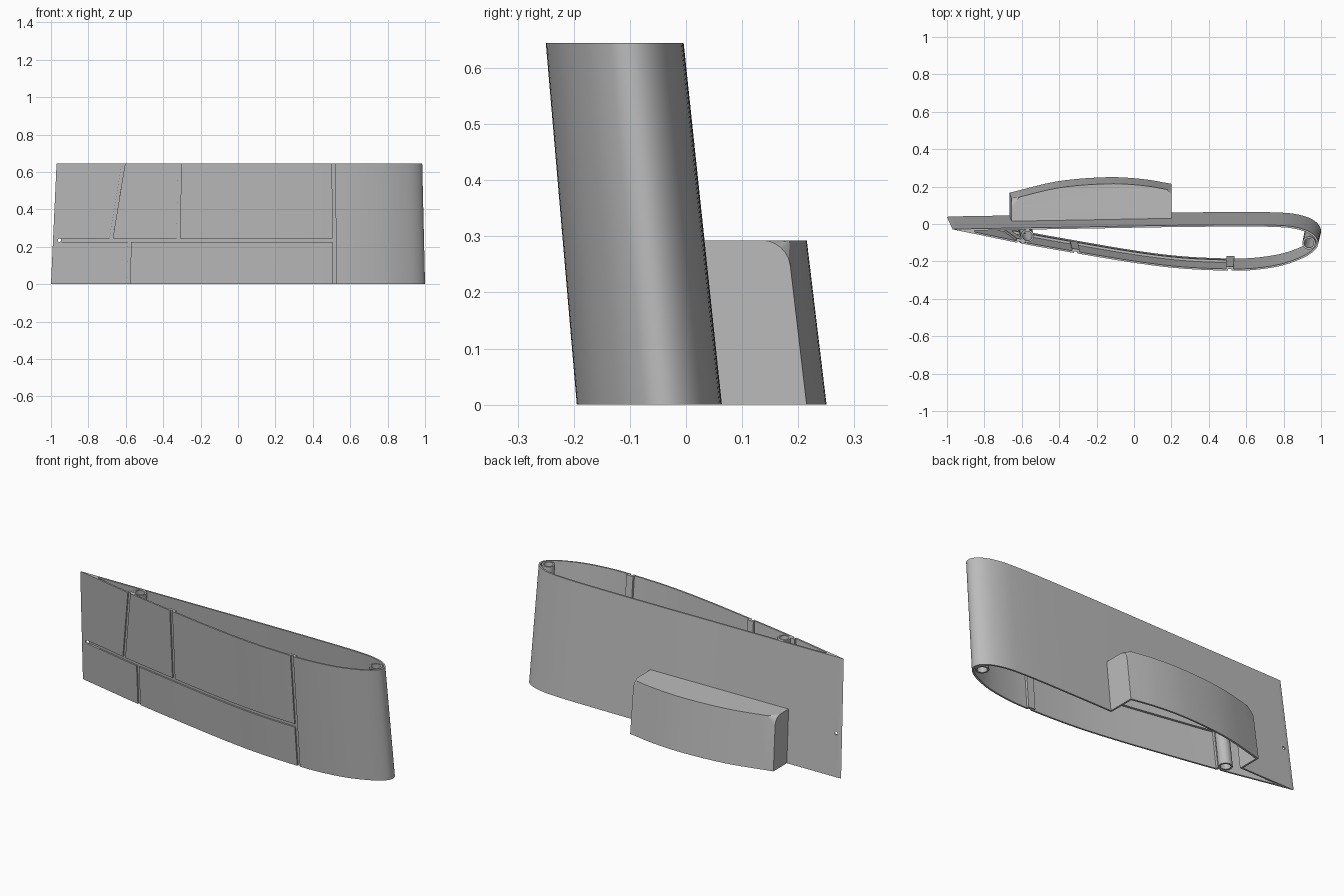
import bpy, bmesh, math
from mathutils import Vector

if "Cube" in bpy.data.objects:
    bpy.data.objects.remove(bpy.data.objects["Cube"], do_unlink=True)

H = 0.645          # height of the shell
WALL = 0.01        # wall thickness

grey = bpy.data.materials.new("plain grey")
grey.use_nodes = True
grey.diffuse_color = (0.5, 0.5, 0.5, 1)
grey.node_tree.nodes["Principled BSDF"].inputs["Base Color"].default_value = (0.5, 0.5, 0.5, 1)


def spline(pts, n=6):
    """Catmull-Rom curve through the points."""
    p = [Vector(q) for q in pts]
    p = [2 * p[0] - p[1]] + p + [2 * p[-1] - p[-2]]
    out = []
    for a, b, c, d in zip(p, p[1:], p[2:], p[3:]):
        for i in range(n):
            t = i / n
            out.append(0.5 * (2 * b + (c - a) * t + (2 * a - 5 * b + 4 * c - d) * t * t
                              + (3 * b - a - 3 * c + d) * t ** 3))
    return out + [p[-2]]


def prism(name, low, z0, z1, high=None, fillet=0, fillet_pts=()):
    """Upright prism, optionally with a rounded top edge along fillet_pts."""
    bm = bmesh.new()
    a = [bm.verts.new((p[0], p[1], z0)) for p in low]
    b = [bm.verts.new((p[0], p[1], z1)) for p in (high or low)]
    bm.faces.new(a)
    bm.faces.new(b)
    n = len(a)
    for i in range(n):
        j = (i + 1) % n
        bm.faces.new((a[i], a[j], b[j], b[i]))
    if fillet:
        chosen = {b[i] for i in fillet_pts}
        edges = [e for e in bm.edges if e.verts[0] in chosen and e.verts[1] in chosen]
        bmesh.ops.bevel(bm, geom=edges, offset=fillet, segments=6, profile=0.5, affect='EDGES')
    bmesh.ops.recalc_face_normals(bm, faces=bm.faces)
    me = bpy.data.meshes.new(name)
    bm.to_mesh(me)
    bm.free()
    ob = bpy.data.objects.new(name, me)
    bpy.context.collection.objects.link(ob)
    return ob


def cut(ob, cutter):
    cutter.hide_render = True
    m = ob.modifiers.new("cut", 'BOOLEAN')
    m.operation = 'DIFFERENCE'
    m.solver = 'EXACT'
    m.object = cutter
    bpy.context.view_layer.objects.active = ob
    bpy.ops.object.modifier_apply(modifier=m.name)


def finish(ob):
    """Lean and taper the part with height, then colour and shade it."""
    for v in ob.data.vertices:
        t = v.co.z / H
        v.co.x = v.co.x * (1 - 0.0225 * t) + 0.0075 * t
        v.co.y = v.co.y * (1 - 0.05 * t) - 0.065 * t
    ob.data.materials.clear()
    ob.data.materials.append(grey)
    bpy.ops.object.select_all(action='DESELECT')
    ob.select_set(True)
    bpy.context.view_layer.objects.active = ob
    bpy.ops.object.shade_smooth_by_angle(angle=math.radians(30))


def drop(ob):
    bpy.data.objects.remove(ob, do_unlink=True)


# Wing-like outline: trailing tip, curved front, round nose, flat back
outline = spline([(-1, .038), (-.88, .013), (-.6, -.046), (-.32, -.097), (0, -.151), (.25, -.182),
                  (.5, -.194), (.65, -.19), (.8, -.166), (.92, -.121), (.982, -.078), (1, -.038),
                  (.984, 0), (.94, .031), (.87, .052), (.78, .061), (.6, .064), (.2, .061),
                  (-.3, .052), (-.88, .042), (-1, .04)])[:-1]


def front_y(x):
    for p, q in zip(outline, outline[1:]):
        if p.x <= x <= q.x:
            return p.y + (q.y - p.y) * (x - p.x) / (q.x - p.x)
    return outline[0].y


def back_y(x):
    return 0.058 + 0.018 * x if x < -.3 else 0.0575 + 0.018 * x


def inner_outline():
    pts = []
    n = len(outline)
    for i, p in enumerate(outline):
        d = (outline[(i + 1) % n] - outline[i - 1]).normalized()
        q = p + Vector((-d.y, d.x)) * WALL
        if p.x > -0.9:
            pts.append(q)
    return pts


shell = prism("hollow_shell", outline, 0, H)
cavity = prism("cavity_cutter", inner_outline(), -.1, H + .1)
cut(shell, cavity)
drop(cavity)


# Slab that follows the front wall between depths d0 and d1
def front_slab(name, x0, x1, z0, z1, d0, d1, lean=0):
    n = max(2, int((x1 - x0) / .04))

    def ring(shift):
        xs = [x0 + shift + (x1 - x0) * i / n for i in range(n + 1)]
        near = [(x, front_y(x) + d0) for x in xs]
        far = []
        for x in xs:
            room = back_y(x) - front_y(x)
            far.append((x, front_y(x) + min(d1, 0.7 * room)))
        return near + far[::-1]
    return prism(name, ring(0), z0, z1, ring(lean))


# Panel seams: name, x range, z range, sideways lean towards the top
seams = [("long_seam", -.965, .515, .226, .245, 0),
         ("nose_seam", .507, .525, 0, H, 0),
         ("middle_seam", -.335, -.317, .24, H, 0),
         ("slanted_seam", -.697, -.679, .24, H, .06),
         ("lower_seam", -.596, -.578, 0, .23, 0)]
for name, x0, x1, z0, z1, lean in seams:
    low = z0 - .05 if z0 == 0 else z0
    high = z1 + .05 if z1 == H else z1
    cutter = front_slab(name + "_cutter", x0, x1, low, high, -.03, .013, lean)
    cut(shell, cutter)
    drop(cutter)
    # backing strip closing the seam from inside
    lip = .012
    finish(front_slab(name + "_backing", max(x0 - lip, -.88), x1 + lip,
                      max(z0 - lip, 0), min(z1 + lip, H), .0085, .024, lean))

# Small pin hole close to the trailing edge
bpy.ops.mesh.primitive_cylinder_add(vertices=20, radius=.009, depth=.4,
                                    location=(-.965, 0, .235), rotation=(math.pi / 2, 0, 0))
pin = bpy.context.object
cut(shell, pin)
drop(pin)

# Bulged rear housing, open below and into the shell
X0, X1, TOP = -.665, .2, .293


def housing(name, inset, z0, fillet, base):
    arc = spline([(X0, .167), (-.41, .228), (-.15, .25), (.04, .241), (X1, .215)], 6)
    a, b = X0 + inset, X1 - inset
    arc = [(a + (p.x - X0) * (b - a) / (X1 - X0), p.y - inset) for p in arc]
    pts = [(b, back_y(b) - base), (a, back_y(a) - base)] + arc
    return prism(name, pts, z0, TOP - inset, fillet=fillet, fillet_pts=range(2, len(pts)))


rear = housing("rear_housing", 0, 0, .045, .006)
hollow = housing("hollow_cutter", WALL, -.1, .035, .03)
cut(rear, hollow)
cut(shell, hollow)
drop(hollow)
finish(rear)
finish(shell)


# Upright tubes inside the shell
def circle(x, y, r, n=32):
    return [(x + r * math.cos(2 * math.pi * i / n), y + r * math.sin(2 * math.pi * i / n))
            for i in range(n)]


for name, x, y in [("nose_tube", .949, -.039), ("tail_tube", -.591, .001)]:
    tube = prism(name, circle(x, y, .036), 0, H)
    bore = prism("bore_cutter", circle(x, y, .026), -.1, H + .1)
    cut(tube, bore)
    drop(bore)
    finish(tube)
